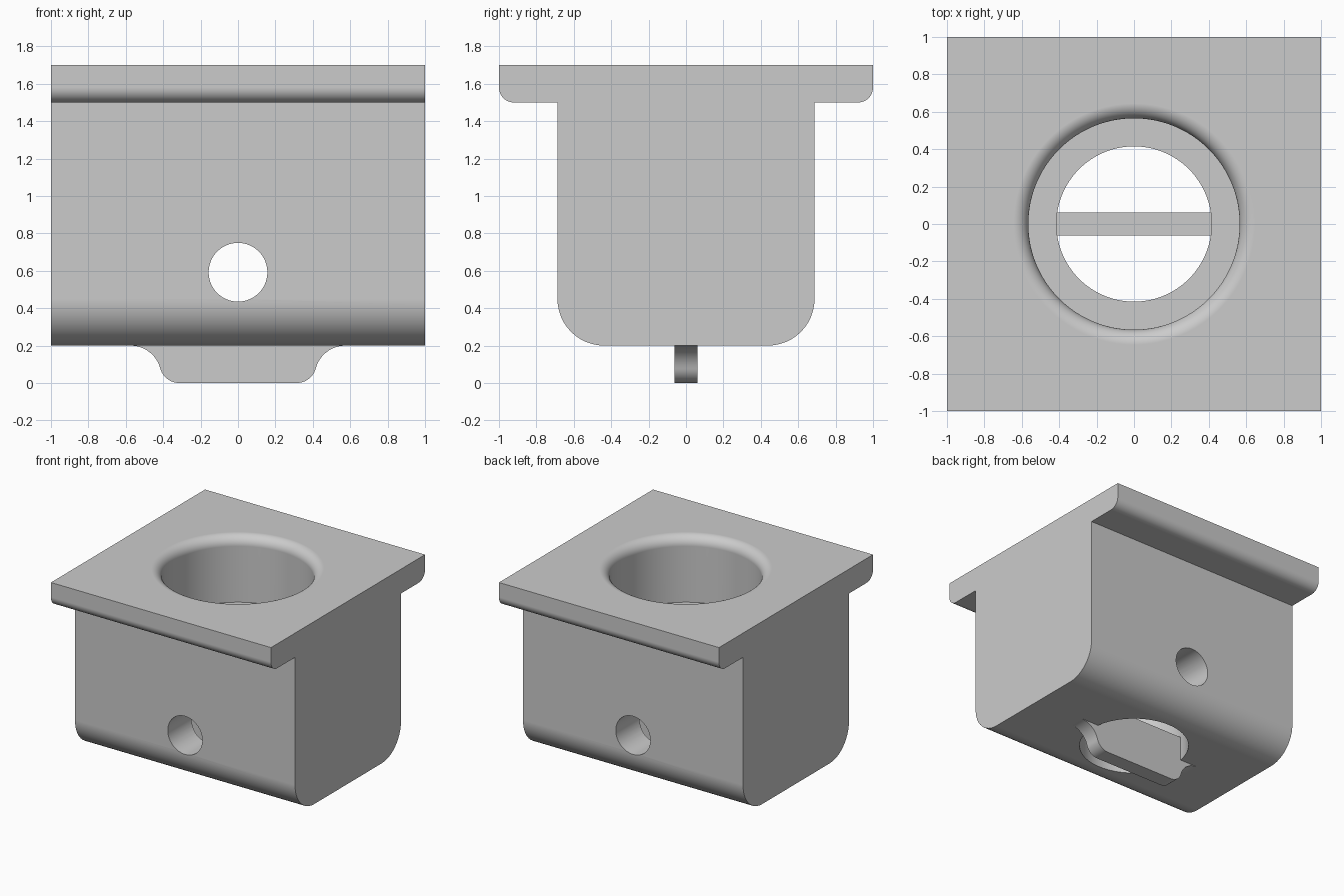
import bpy, bmesh
from math import sin, cos, pi, radians
from mathutils import Vector

cube = bpy.data.objects.get("Cube")
if cube:
    bpy.data.objects.remove(cube, do_unlink=True)

grey = bpy.data.materials.new("plain grey")
grey.use_nodes = True
colour = (0.6, 0.6, 0.6, 1)
grey.diffuse_color = colour
grey.node_tree.nodes["Principled BSDF"].inputs["Base Color"].default_value = colour


def arc(cx, cy, r, start, end, steps=12):
    """Points on an arc, angles in degrees."""
    angles = [radians(start + (end - start) * i / steps) for i in range(steps + 1)]
    return [(cx + r * cos(a), cy + r * sin(a)) for a in angles]


def make_object(name, bm):
    bmesh.ops.remove_doubles(bm, verts=bm.verts, dist=1e-5)
    bmesh.ops.recalc_face_normals(bm, faces=bm.faces)
    mesh = bpy.data.meshes.new(name)
    bm.to_mesh(mesh)
    bm.free()
    mesh.materials.append(grey)
    obj = bpy.data.objects.new(name, mesh)
    bpy.context.collection.objects.link(obj)
    return obj


def extrude(name, points, place, direction):
    """Fill an outline and push it along a direction."""
    bm = bmesh.new()
    face = bm.faces.new([bm.verts.new(place(*p)) for p in points])
    moved = bmesh.ops.extrude_face_region(bm, geom=[face], use_keep_orig=True)["geom"]
    verts = [g for g in moved if isinstance(g, bmesh.types.BMVert)]
    bmesh.ops.translate(bm, vec=Vector(direction), verts=verts)
    return make_object(name, bm)


def revolve(name, points, steps=128):
    """Turn a radius/height profile around the z axis."""
    bm = bmesh.new()
    verts = [bm.verts.new((r, 0, z)) for r, z in points]
    edges = [bm.edges.new(pair) for pair in zip(verts, verts[1:])]
    bmesh.ops.spin(bm, geom=verts + edges, cent=(0, 0, 0), axis=(0, 0, 1),
                   angle=2 * pi, steps=steps)
    return make_object(name, bm)


def mirrored(half):
    return half + [(-a, b) for a, b in reversed(half)]


def combine(target, other, operation):
    """Boolean another object into the target, then discard it."""
    mod = target.modifiers.new(operation.lower(), "BOOLEAN")
    mod.operation = operation
    mod.solver = "EXACT"
    mod.object = other
    with bpy.context.temp_override(object=target, active_object=target):
        bpy.ops.object.modifier_apply(modifier=mod.name)
    bpy.data.objects.remove(other, do_unlink=True)


# Body: flanged block with rounded lower edges
half = (arc(0.4375, 0.45, 0.25, -90, 0) + [(0.6875, 1.5)]
        + arc(0.92, 1.58, 0.08, -90, 0) + [(1, 1.7)])
body = extrude("socket_body", mirrored(half), lambda y, z: (-1, y, z), (2, 0, 0))

# Stepped bore with a rounded mouth
bore = revolve("bore_cutter", [(0, 1.9), (0.645, 1.9)]
               + arc(0.645, 1.62, 0.08, 90, 180)
               + [(0.565, 1.16), (0.415, 1.16), (0.415, 0.1), (0, 0.1)])
combine(body, bore, "DIFFERENCE")

# Round cross hole through front and back walls
hole = extrude("cross_hole_cutter", arc(0, 0.592, 0.157, 0, 360, 64)[:-1],
               lambda x, z: (x, -1.2, z), (0, 2.4, 0))
combine(body, hole, "DIFFERENCE")

# Bar across the lower opening, flaring into the underside
r1, r2, bend = 0.165, 0.105, 165
cx, cz = 0.575, 0.2 - r1
lower_x = cx + (r1 + r2) * cos(radians(bend))
half = (arc(lower_x, r2, r2, -90, bend - 180)
        + arc(cx, cz, r1, bend, 90)[1:]
        + [(cx, 0.22), (0.5, 0.24), (0.5, 0.4)])
bar = extrude("cross_bar", mirrored(half), lambda x, z: (x, -0.0625, z), (0, 0.125, 0))
combine(body, bar, "UNION")

# Smooth the rounded faces, keep the corners crisp
bpy.ops.object.select_all(action="DESELECT")
body.select_set(True)
bpy.context.view_layer.objects.active = body
bpy.ops.object.shade_smooth_by_angle(angle=radians(30))
weighted = body.modifiers.new("flat_face_normals", "WEIGHTED_NORMAL")
weighted.keep_sharp = True
